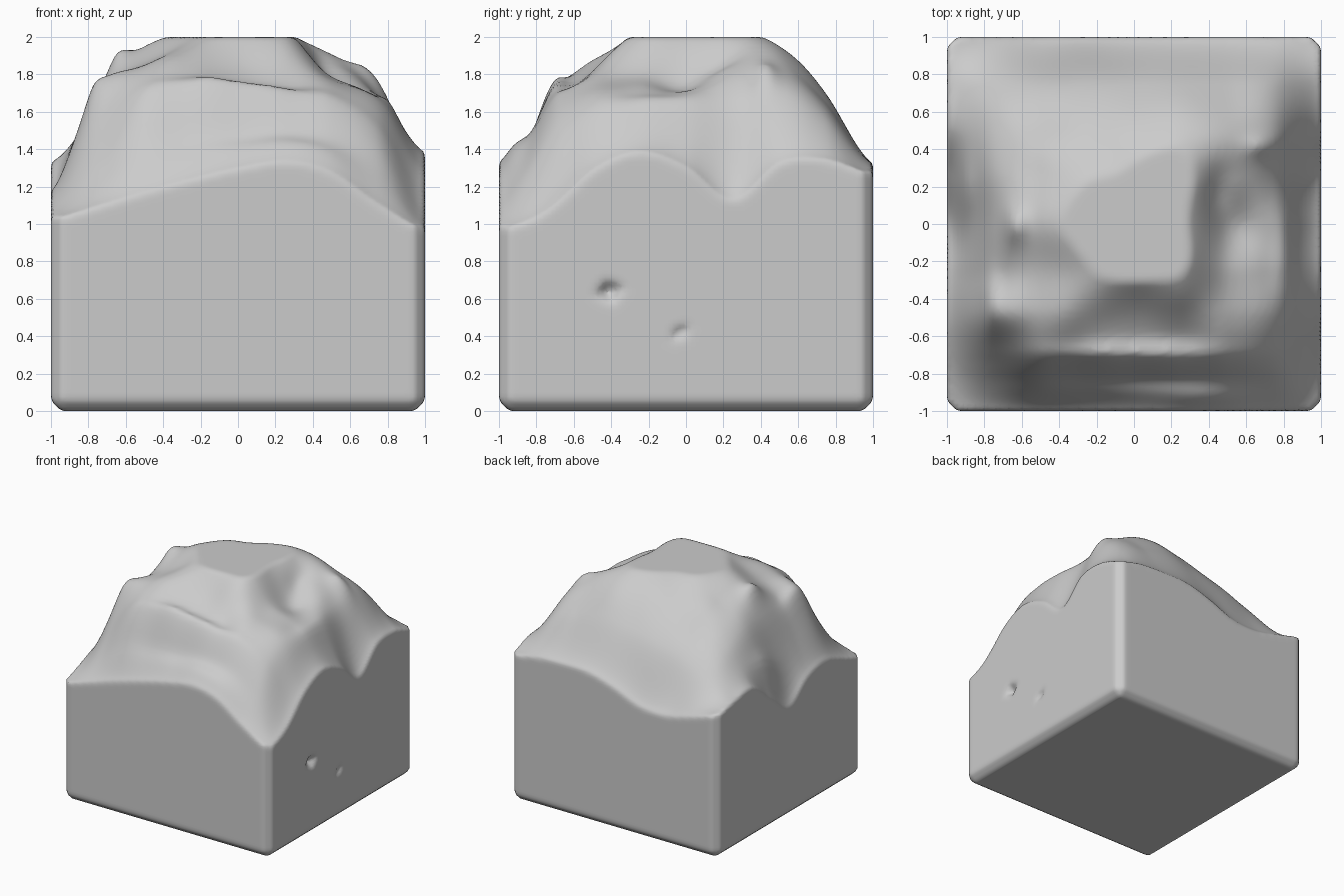
import bpy
import bmesh
import math
from mathutils import Vector, Matrix, noise

default = bpy.data.objects.get("Cube")
if default:
    bpy.data.objects.remove(default, do_unlink=True)

# One stone colour
stone = bpy.data.materials.new("stone_grey")
stone.use_nodes = True
colour = (0.6, 0.6, 0.6, 1)
stone.diffuse_color = colour
shader = stone.node_tree.nodes["Principled BSDF"]
shader.inputs["Base Color"].default_value = colour
shader.inputs["Roughness"].default_value = 0.8

# Ledge heights in hundredths, back row first, each row left to right in x
LEDGES = [
    [126, 119, 113, 114, 124, 131, 132, 131, 127],
    [130, 143, 152, 160, 165, 169, 166, 157, 134],
    [132, 160, 174, 184, 191, 196, 188, 173, 132],
    [112, 168, 189, 200, 203, 203, 187, 168, 112],
    [95, 170, 196, 203, 204, 203, 175, 168, 130],
    [112, 168, 186, 198, 204, 202, 178, 168, 138],
    [117, 172, 184, 187, 183, 181, 176, 164, 128],
    [110, 136, 162, 164, 164, 163, 158, 143, 106],
    [103, 109, 116, 123, 129, 132, 126, 110, 97],
]
N = len(LEDGES)

# Sharper lips and gullies: x, y, half-width, half-depth, rise
CRAGS = [
    (0.0, -0.7, 0.55, 0.06, 0.07),
    (0.0, -0.83, 0.5, 0.05, -0.05),
    (0.4, -0.93, 0.25, 0.06, 0.04),
    (-0.64, 0.0, 0.06, 0.1, 0.07),
    (-0.77, -0.4, 0.05, 0.15, 0.05),
    (-0.9, 0.15, 0.05, 0.2, 0.09),
    (0.7, 0.42, 0.1, 0.06, 0.05),
    (0.45, 0.18, 0.07, 0.12, -0.05),
    (0.81, -0.1, 0.06, 0.3, 0.05),
]


def spline(p, t):
    """Smooth curve through the two middle values of p."""
    a, b, c, d = p
    return b + 0.5 * t * (c - a + t * (2*a - 5*b + 4*c - d + t * (3*(b - c) + d - a)))


def sample(values, u):
    i = min(max(int(u), 0), N - 2)
    picks = [values[min(max(i + k, 0), N - 1)] for k in (-1, 0, 1, 2)]
    return spline(picks, u - i)


def height(x, y):
    u = min(max((x + 1) / 2, 0), 1) * (N - 1)
    v = min(max((1 - y) / 2, 0), 1) * (N - 1)
    z = sample([sample(row, u) for row in LEDGES], v) / 100
    for cx, cy, rx, ry, rise in CRAGS:
        z += rise * math.exp(-((x - cx) / rx) ** 2 - ((y - cy) / ry) ** 2)
    # Fine weathering, fading towards the sides
    fade = 1 - max(abs(x), abs(y)) ** 4
    z += 0.03 * max(fade, 0) * noise.noise(Vector((x * 4, y * 4, 3.7)))
    return min(z, 2.0)


def add_object(name, bm, helper=False):
    bmesh.ops.recalc_face_normals(bm, faces=bm.faces)
    mesh = bpy.data.meshes.new(name)
    bm.to_mesh(mesh)
    bm.free()
    mesh.materials.append(stone)
    obj = bpy.data.objects.new(name, mesh)
    bpy.context.collection.objects.link(obj)
    if helper:
        obj.hide_render = True
        obj.hide_set(True)
    return obj


# Block with chamfered bottom and upright edges
bm = bmesh.new()
bmesh.ops.create_cube(bm, size=2)
bmesh.ops.scale(bm, vec=(1, 1, 1.25), verts=bm.verts)
bmesh.ops.translate(bm, vec=(0, 0, 1.25), verts=bm.verts)
edges = [e for e in bm.edges if min(v.co.z for v in e.verts) < 1]
bmesh.ops.bevel(bm, geom=edges, offset=0.055, segments=1, affect='EDGES')
block = add_object("rock_block", bm)

# Craggy volume that trims the top of the block
bm = bmesh.new()
bmesh.ops.create_grid(bm, x_segments=83, y_segments=83, size=1.03)
base = bmesh.ops.extrude_face_region(bm, geom=list(bm.faces), use_keep_orig=True)
lower = {g for g in base["geom"] if isinstance(g, bmesh.types.BMVert)}
for v in bm.verts:
    v.co.z = -0.3 if v in lower else height(v.co.x, v.co.y)
crag = add_object("crag_trimmer", bm, helper=True)


# Small chipped dents in the side
def dent(name, y, z, length, width, tilt):
    bm = bmesh.new()
    bmesh.ops.create_cone(bm, segments=4, radius1=1, radius2=0.05, depth=2, cap_ends=True)
    bmesh.ops.scale(bm, vec=(length, width, 0.06), verts=bm.verts)
    turn = Matrix.Rotation(math.radians(tilt), 4, 'X') @ Matrix(
        ((0, 0, -1, 0), (1, 0, 0, 0), (0, 1, 0, 0), (0, 0, 0, 1)))
    bm.transform(Matrix.Translation((1, y, z)) @ turn)
    return add_object(name, bm, helper=True)


cutters = [
    ("INTERSECT", crag),
    ("DIFFERENCE", dent("large_dent", -0.41, 0.64, 0.2, 0.15, 15)),
    ("DIFFERENCE", dent("small_dent", -0.03, 0.42, 0.18, 0.07, 38)),
]
for operation, cutter in cutters:
    mod = block.modifiers.new(cutter.name, 'BOOLEAN')
    mod.operation = operation
    mod.solver = 'EXACT'
    mod.object = cutter

# Even out the surface so the rims and chamfers wear round
remesh = block.modifiers.new("even_surface", 'REMESH')
remesh.mode = 'VOXEL'
remesh.voxel_size = 0.022
remesh.use_smooth_shade = True
worn = block.modifiers.new("worn_edges", 'SMOOTH')
worn.factor = 0.4
worn.iterations = 3

# Bake the result and drop the cutters
graph = bpy.context.evaluated_depsgraph_get()
block.data = bpy.data.meshes.new_from_object(block.evaluated_get(graph))
block.modifiers.clear()
for _, cutter in cutters:
    bpy.data.objects.remove(cutter, do_unlink=True)
if not block.data.materials:
    block.data.materials.append(stone)
